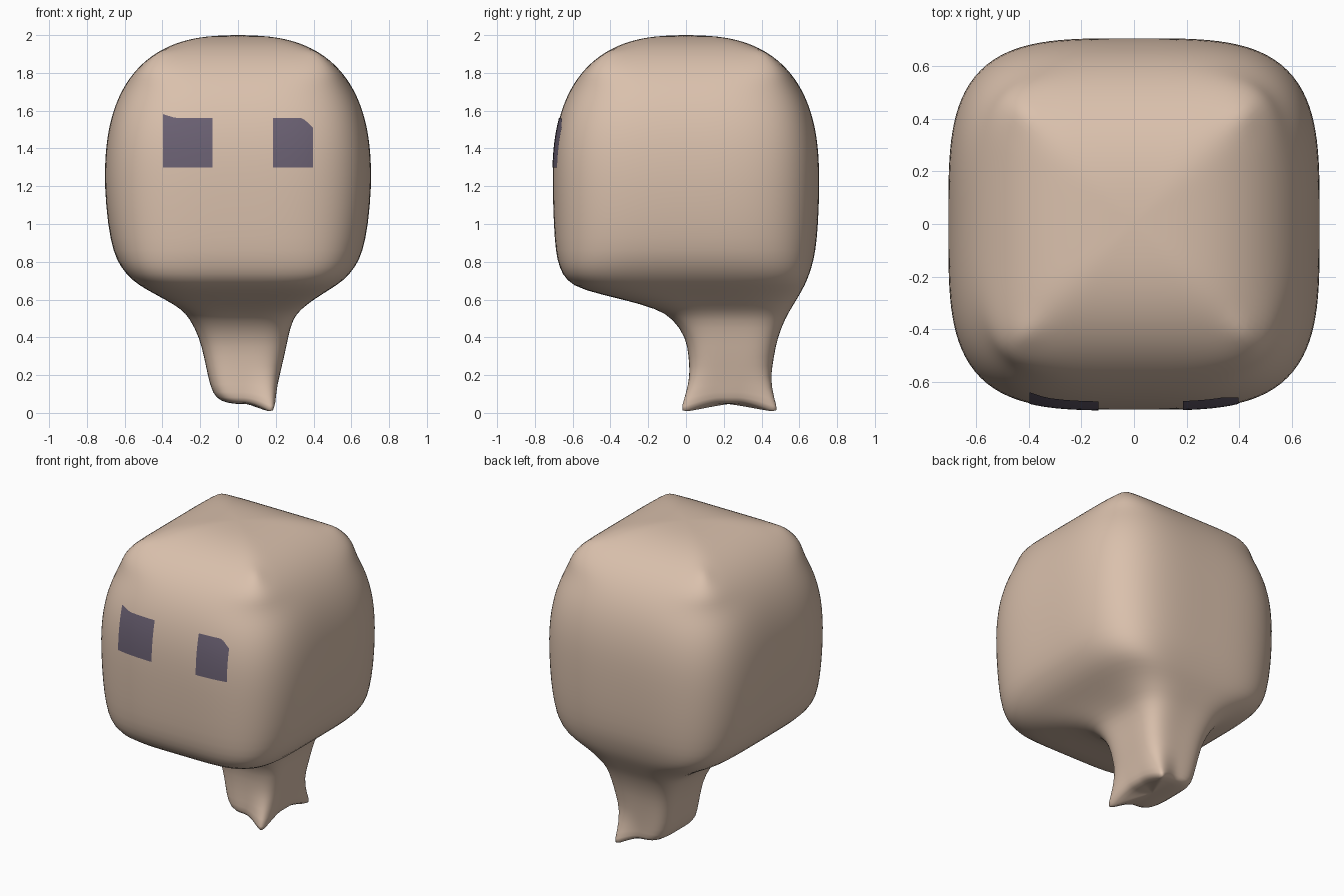
import bpy, bmesh, math
from mathutils import Vector

cube = bpy.data.objects.get("Cube")
if cube:
    bpy.data.objects.remove(cube, do_unlink=True)

SEGMENTS = 80


def make_material(name, colour):
    mat = bpy.data.materials.new(name)
    mat.use_nodes = True
    mat.diffuse_color = (*colour, 1)
    mat.node_tree.nodes["Principled BSDF"].inputs["Base Color"].default_value = (*colour, 1)
    return mat


def make_object(name, bm, mat):
    bmesh.ops.recalc_face_normals(bm, faces=bm.faces)
    mesh = bpy.data.meshes.new(name)
    bm.to_mesh(mesh)
    bm.free()
    mesh.materials.append(mat)
    for face in mesh.polygons:
        face.use_smooth = True
    obj = bpy.data.objects.new(name, mesh)
    bpy.context.collection.objects.link(obj)
    return obj


def add_ring(bm, z, left, right, front, back, power):
    """Squared-off oval ring that fills the given limits."""
    centre_x, centre_y = (left + right) / 2, (front + back) / 2
    verts = []
    for i in range(SEGMENTS):
        angle = math.tau * i / SEGMENTS
        c, s = math.cos(angle), math.sin(angle)
        r = (abs(c) ** power + abs(s) ** power) ** (-1 / power)
        verts.append(bm.verts.new((centre_x + r * c * (right - left) / 2,
                                   centre_y + r * s * (back - front) / 2, z)))
    return verts


def pull_corner(bm, corner, offset, radius):
    """Draw the surface out into a small point."""
    corner, offset = Vector(corner), Vector(offset)
    for v in bm.verts:
        weight = max(0, 1 - (v.co - corner).length / radius)
        v.co += offset * weight ** 2


skin = make_material("warm beige skin", (0.70, 0.53, 0.415))
eye_colour = make_material("dusky purple eyes", (0.145, 0.118, 0.17))

# Neck and lower head: height, left, right, front, back, squareness
lower_rows = [
    (0.047, 0.03, 0.06, 0.21, 0.24, 3),
    (0.047, -0.02, 0.15, 0.06, 0.4, 4),
    (0.06, -0.09, 0.19, 0.02, 0.44, 4),
    (0.1, -0.135, 0.2, 0.015, 0.44, 4),
    (0.2, -0.16, 0.22, 0.02, 0.45, 4),
    (0.3, -0.18, 0.245, 0.015, 0.465, 4),
    (0.4, -0.205, 0.265, 0, 0.485, 4),
    (0.5, -0.255, 0.29, -0.07, 0.525, 4),
    (0.55, -0.3, 0.335, -0.15, 0.555, 4),
    (0.6, -0.385, 0.4, -0.33, 0.585, 4),
    (0.65, -0.48, 0.48, -0.55, 0.615, 4.5),
    (0.7, -0.56, 0.56, -0.635, 0.64, 5),
    (0.77, -0.62, 0.62, -0.67, 0.665, 4.5),
    (0.85, -0.66, 0.66, -0.69, 0.685, 4),
    (1, -0.69, 0.69, -0.7, 0.7, 3.8),
]

# Body: rings joined from the neck end to the crown
bm = bmesh.new()
rings = [add_ring(bm, *row) for row in lower_rows]
STEPS = 18
for k in range(STEPS):
    a = math.pi / 2 * k / (STEPS - 0.8)
    z = 1.2 + 0.8 * math.sin(a) ** (2 / 2.6)
    half = 0.706 * math.cos(a) ** (2 / 2.6)
    power = 3.7 + 6 * math.exp(-((z - 1.9) / 0.1) ** 2)
    rings.append(add_ring(bm, z, -half, half, -half, half, power))
for low, high in zip(rings, rings[1:]):
    for i in range(SEGMENTS):
        j = (i + 1) % SEGMENTS
        bm.faces.new((low[i], low[j], high[j], high[i]))
bm.faces.new(rings[0][::-1])
bm.faces.new(rings[-1])

# Small points on the crown corners and under the neck
for sx in (-1, 1):
    for sy in (-1, 1):
        pull_corner(bm, (sx * 0.42, sy * 0.42, 1.9), (sx * 0.02, sy * 0.02, 0.02), 0.09)
pull_corner(bm, (0.16, 0.05, 0.06), (0.03, -0.09, -0.07), 0.14)
pull_corner(bm, (0.16, 0.41, 0.06), (0.03, 0.09, -0.07), 0.14)

body = make_object("body", bm, skin)
subdivision = body.modifiers.new("smooth", "SUBSURF")
subdivision.levels = subdivision.render_levels = 1


def add_eye(name, left, right, cut):
    """Thin patch laid on the face, with its outer top corner trimmed."""
    bm = bmesh.new()
    n = 10
    bmesh.ops.create_grid(bm, x_segments=n, y_segments=n, size=0.5)
    for v in bm.verts:
        u, w = v.co.x + 0.5, v.co.y + 0.5
        outer = u if left > 0 else 1 - u
        top = 1.56 + cut * max(0, outer - 0.75) * 4
        v.co = (left + u * (right - left), -0.9, 1.3 + w * (top - 1.3))
    eye = make_object(name, bm, eye_colour)
    wrap = eye.modifiers.new("lay on face", "SHRINKWRAP")
    wrap.target = body
    wrap.wrap_method = "PROJECT"
    wrap.use_project_y = True
    wrap.use_positive_direction = True
    wrap.use_negative_direction = True
    wrap.wrap_mode = "ABOVE_SURFACE"
    wrap.offset = 0.004


add_eye("right_eye", -0.395, -0.135, 0.02)
add_eye("left_eye", 0.185, 0.395, -0.05)
